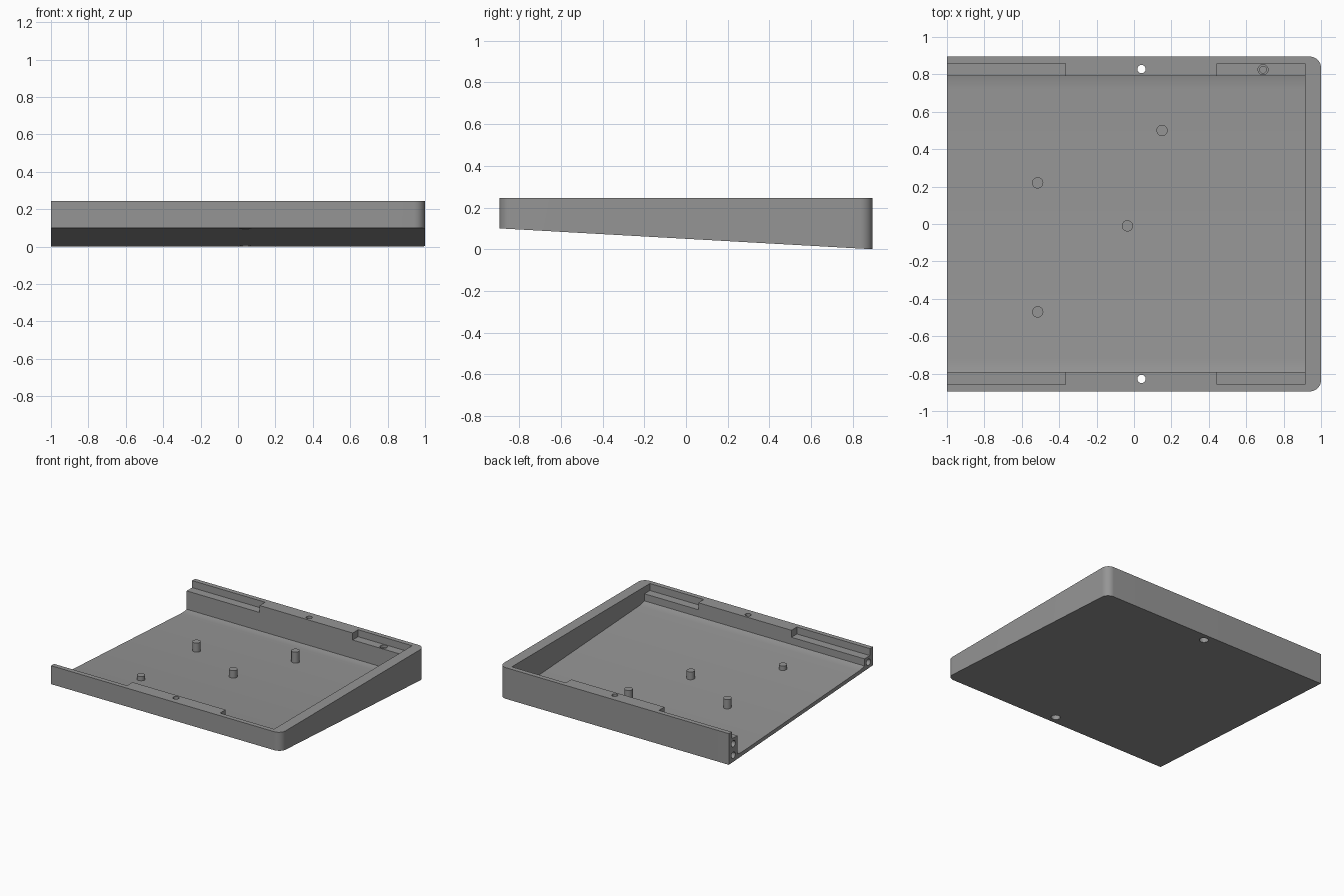
import bpy, bmesh, math

if "Cube" in bpy.data.objects:
    bpy.data.objects.remove(bpy.data.objects["Cube"])

grey = bpy.data.materials.new("plain grey")
grey.diffuse_color = (0.30, 0.30, 0.30, 1)
grey.use_nodes = True
grey.node_tree.nodes["Principled BSDF"].inputs["Base Color"].default_value = grey.diffuse_color

Y, TOP, THICK = 0.895, 0.245, 0.03


def base_z(y):
    return 0.1 * (Y - y) / (2 * Y)


def add_object(name, bm):
    bmesh.ops.recalc_face_normals(bm, faces=bm.faces)
    me = bpy.data.meshes.new(name)
    bm.to_mesh(me)
    bm.free()
    ob = bpy.data.objects.new(name, me)
    bpy.context.collection.objects.link(ob)
    me.materials.append(grey)
    return ob


def prism(name, points, direction):
    """Extrude a closed outline along a vector."""
    bm = bmesh.new()
    f = bm.faces.new([bm.verts.new(p) for p in points])
    r = bmesh.ops.extrude_face_region(bm, geom=[f])
    bmesh.ops.translate(bm, vec=direction,
                        verts=[v for v in r["geom"] if isinstance(v, bmesh.types.BMVert)])
    return add_object(name, bm)


def box(name, x0, x1, y0, y1, z0, z1):
    return prism(name, [(x0, y0, z0), (x1, y0, z0), (x1, y1, z0), (x0, y1, z0)], (0, 0, z1 - z0))


def rod(name, center, r, length, axis="z", n=32):
    x, y, z = center
    pts = []
    for i in range(n):
        a = 2 * math.pi * i / n
        c, s = r * math.cos(a), r * math.sin(a)
        pts.append((x + c, y + s, z) if axis == "z" else (x, y + c, z + s))
    return prism(name, pts, (0, 0, length) if axis == "z" else (length, 0, 0))


def cut(target, cutter):
    m = target.modifiers.new("cut", 'BOOLEAN')
    m.operation, m.solver, m.object = 'DIFFERENCE', 'EXACT', cutter
    bpy.context.view_layer.objects.active = target
    bpy.ops.object.modifier_apply(modifier=m.name)
    bpy.data.objects.remove(cutter)


# Case outline with two rounded right corners
R = 0.06
outline = [(-1, Y, 0), (-1, -Y, 0)]
for cy, a0 in ((-Y + R, -90), (Y - R, 0)):
    for i in range(13):
        a = math.radians(a0 + 90 * i / 12)
        outline.append((1 - R + R * math.cos(a), cy + R * math.sin(a), 0))
case = prism("case_tray", outline, (0, 0, TOP))

# Sloping underside
cut(case, prism("underside_cutter", [(-1.2, -Y - 0.2, base_z(-Y - 0.2)), (-1.2, Y + 0.2, base_z(Y + 0.2)),
                                     (-1.2, Y + 0.2, -0.3), (-1.2, -Y - 0.2, -0.3)], (2.4, 0, 0)))

# Main cavity, open at the left, floor rising slightly beside the walls
IN = 0.79
floor = [(-IN, 0.01), (-0.76, 0.003), (-0.72, 0), (0.72, 0), (0.76, 0.003), (IN, 0.01)]
profile = [(-1.2, y, base_z(y) + THICK + dz) for y, dz in floor] + [(-1.2, IN, 0.5), (-1.2, -IN, 0.5)]
cut(case, prism("cavity_cutter", profile, (2.115, 0, 0)))

# Shelf recesses, screw holes and end sockets on both side walls
for s in (-1, 1):
    ya, yb = sorted((s * 0.7, s * 0.858))
    for x0, x1 in ((-1.2, -0.365), (0.445, 0.915)):
        cut(case, box("shelf_cutter", x0, x1, ya, yb, 0.19, 0.5))
    y = s * 0.828
    cut(case, rod("screw_cutter", (0.04, y, -0.2), 0.022, 0.7))
    cut(case, rod("screw_head_cutter", (0.04, y, -0.2), 0.033, 0.2 + base_z(y) + 0.05))
    for z in ((0.145,) if s < 0 else (0.055, 0.145)):
        cut(case, rod("socket_cutter", (-1.1, s * 0.84, z), 0.025, 0.25, "x"))

# Stepped blind hole in the rear right shelf
cut(case, rod("blind_hole_cutter", (0.69, 0.825, 0.17), 0.027, 0.2))
cut(case, rod("blind_hole_core_cutter", (0.69, 0.825, 0.08), 0.018, 0.2))

# Support posts, all ending level
posts = [rod("support_post", (x, y, base_z(y) + 0.015), 0.03, 0.14 - base_z(y) - 0.015)
         for x, y in ((-0.515, 0.22), (0.15, 0.5), (-0.035, -0.01), (-0.515, -0.47))]

# Smooth curved sides, keep edges crisp
for ob in [case] + posts:
    bpy.ops.object.select_all(action='DESELECT')
    ob.select_set(True)
    bpy.context.view_layer.objects.active = ob
    bpy.ops.object.shade_smooth_by_angle(angle=math.radians(30))
